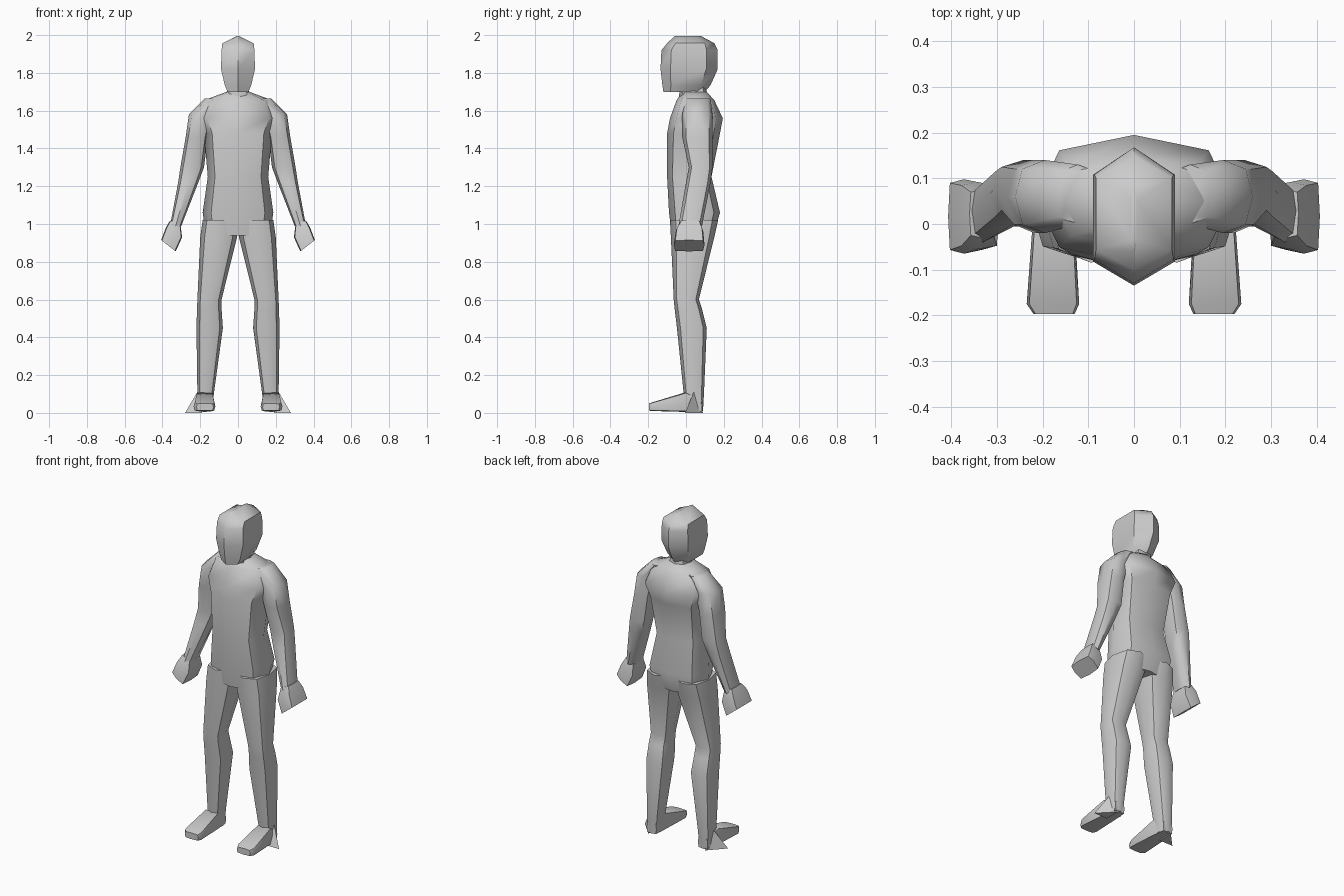
import bpy, bmesh, math

if "Cube" in bpy.data.objects:
    bpy.data.objects.remove(bpy.data.objects["Cube"])

D = 0.76
OCT = [(0, -1), (D, -D), (1, 0), (D, D), (0, 1), (-D, D), (-1, 0), (-D, -D)]
HEX = [(0, -1), (1, -.65), (1, .6), (0, 1), (-1, .6), (-1, -.65)]
BOX = [(.1, -1), (.9, -.9), (1, 0), (.9, .9), (.1, 1), (-.9, .9), (-1, 0), (-.9, -.9)]


def finish(name, bm, mirror):
    bmesh.ops.recalc_face_normals(bm, faces=bm.faces)
    me = bpy.data.meshes.new(name)
    bm.to_mesh(me)
    bm.free()
    ob = bpy.data.objects.new(name, me)
    bpy.context.collection.objects.link(ob)
    if mirror:
        ob.modifiers.new("mirror", 'MIRROR').use_axis[0] = True
    bpy.ops.object.select_all(action='DESELECT')
    bpy.context.view_layer.objects.active = ob
    ob.select_set(True)
    bpy.ops.object.shade_smooth_by_angle(angle=math.radians(50))
    return ob


def loft(name, rings, section=OCT, mirror=False, along='Z'):
    """Each ring: position along axis, x0, x1, v0, v1, slope (optional)."""
    bm = bmesh.new()
    loops = []
    for pos, x0, x1, v0, v1, *slope in rings:
        s = slope[0] if slope else 0
        loop = []
        for u, v in section:
            x = (x0 + x1) / 2 + u * (x1 - x0) / 2
            w = (v0 + v1) / 2 + v * (v1 - v0) / 2
            p = pos + s * (x - (x0 + x1) / 2)
            loop.append(bm.verts.new((x, w, p) if along == 'Z' else (x, p, w)))
        loops.append(loop)
    n = len(section)
    for a, b in zip(loops, loops[1:]):
        for i in range(n):
            j = (i + 1) % n
            bm.faces.new((a[i], a[j], b[j], b[i]))
    bm.faces.new(loops[0])
    bm.faces.new(loops[-1])
    return finish(name, bm, mirror)


def sym(*rows):
    return [(z, -h, h, y0, y1) for z, h, y0, y1 in rows]


# Head: hexagonal section with a ridge down the face
loft("head", sym((1.70, .055, -.12, .10), (1.735, .07, -.125, .13),
                 (1.82, .09, -.135, .168), (1.92, .087, -.13, .168),
                 (1.957, .083, -.10, .15), (1.995, .006, -.06, .08)), HEX)

# Neck
loft("neck", sym((1.62, .075, -.04, .13), (1.70, .06, -.035, .11),
                 (1.76, .05, -.03, .10)))

# Torso from hips to neck base
loft("torso", sym((.94, .17, -.075, .145), (1.06, .187, -.09, .18),
                  (1.25, .16, -.10, .135), (1.48, .18, -.10, .18),
                  (1.56, .215, -.085, .195), (1.655, .18, -.05, .15),
                  (1.70, .06, -.02, .11)))

# Arms, hanging outward with tapered forearm
loft("arm", [(1.665, .07, .175, 0, .13), (1.58, .13, .26, -.02, .14),
             (1.46, .16, .277, -.02, .14), (1.30, .18, .305, .015, .14),
             (1.22, .21, .317, 0, .13), (.99, .30, .36, -.04, .085)], mirror=True)

# Mitten-like hands, ends cut at an angle
loft("hand", [(1.01, .305, .36, -.03, .075, .3),
              (.955, .296, .382, -.055, .092, .6),
              (.885, .33, .407, -.065, .098, .78)], BOX, mirror=True)

# Legs
loft("leg", [(1.02, 0, .187, -.085, .17), (.93, .005, .20, -.08, .15),
             (.60, .087, .215, -.065, .068), (.55, .087, .217, -.06, .085),
             (.45, .08, .22, -.048, .11), (.10, .128, .215, -.012, .095),
             (.01, .135, .215, 0, .09)], mirror=True)

# Feet, lofted forward to the toes
loft("foot", [(.085, .14, .205, .005, .07), (0, .13, .222, .005, .11),
              (-.175, .12, .235, .01, .057), (-.197, .13, .22, .012, .05)],
     BOX, mirror=True, along='Y')

# Flared trouser point at the outer heel
bm = bmesh.new()
for co in [(.28, -.005, 0), (.19, .09, 0), (.19, -.005, 0), (.21, .045, .12)]:
    bm.verts.new(co)
bmesh.ops.convex_hull(bm, input=bm.verts)
finish("trouser_flare", bm, True)
